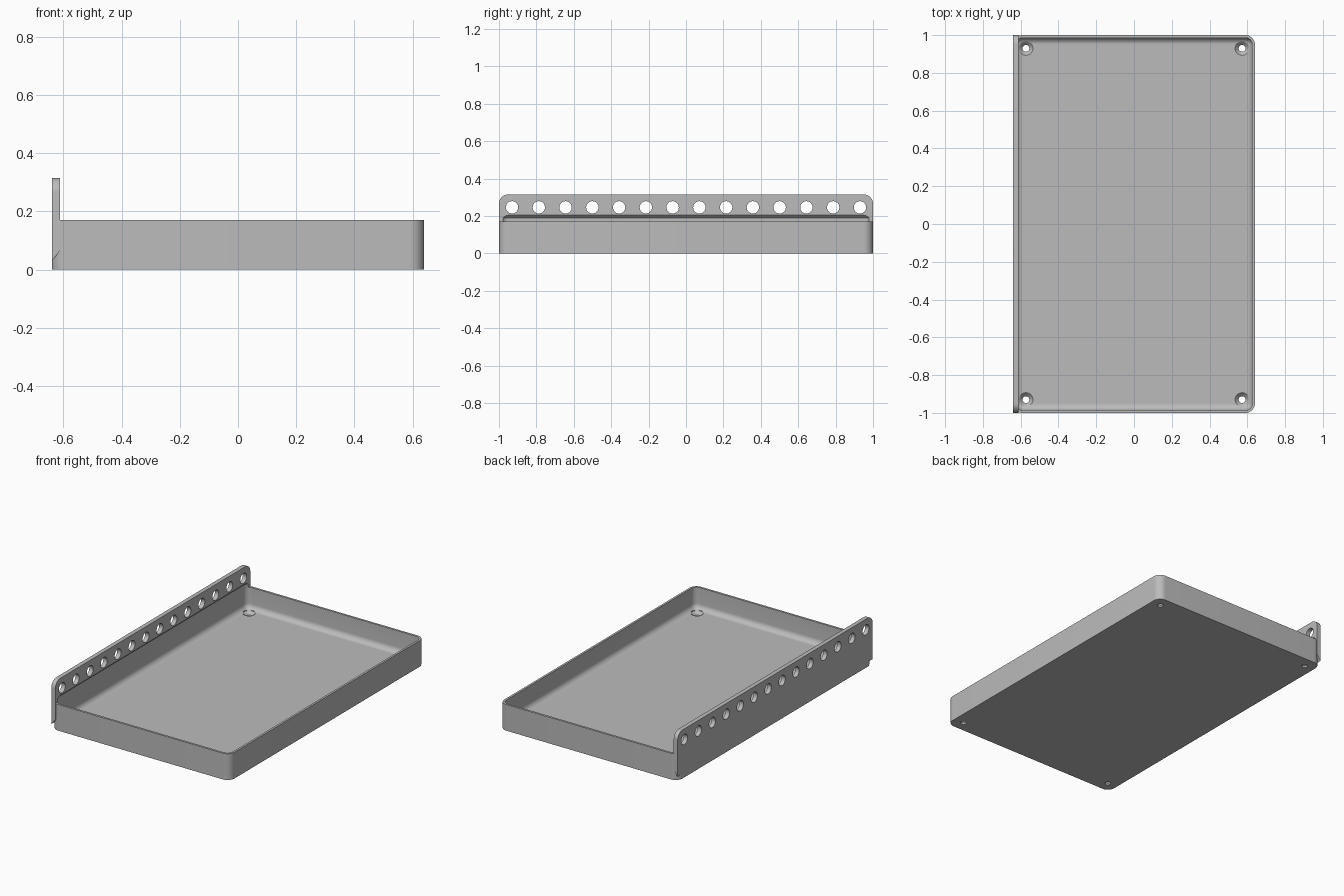
import bpy, bmesh
from math import sin, cos, pi, radians
from mathutils import Matrix

if "Cube" in bpy.data.objects:
    bpy.data.objects.remove(bpy.data.objects["Cube"])

HX, HY = 0.64, 1.0            # half footprint
RIM, FLOOR, TOP = 0.17, 0.03, 0.315
WALL, CORNER, FILLET = 0.014, 0.05, 0.035
RAIL_IN = -0.612              # inner face of the hole rail

grey = bpy.data.materials.new("grey plastic")
grey.use_nodes = True
grey.diffuse_color = (0.5, 0.5, 0.5, 1)
grey.node_tree.nodes["Principled BSDF"].inputs["Base Color"].default_value = (0.5, 0.5, 0.5, 1)


def finish(bm, name):
    bmesh.ops.recalc_face_normals(bm, faces=bm.faces)
    mesh = bpy.data.meshes.new(name)
    bm.to_mesh(mesh)
    bm.free()
    mesh.materials.append(grey)
    ob = bpy.data.objects.new(name, mesh)
    bpy.context.collection.objects.link(ob)
    return ob


def loft(bm, rings):
    """Skin equal-length rings of points and cap both ends."""
    loops = [[bm.verts.new(p) for p in ring] for ring in rings]
    n = len(loops[0])
    for a, b in zip(loops, loops[1:]):
        for i in range(n):
            j = (i + 1) % n
            bm.faces.new((a[i], a[j], b[j], b[i]))
    bm.faces.new(loops[0])
    bm.faces.new(loops[-1])


def rounded_rect(inset, z, seg=10):
    r = max(CORNER - inset, 0.004)
    pts = []
    for k, (sx, sy) in enumerate([(1, 1), (-1, 1), (-1, -1), (1, -1)]):
        for i in range(seg + 1):
            a = (k + i / seg) * pi / 2
            pts.append((sx * (HX - inset - r) + r * cos(a),
                        sy * (HY - inset - r) + r * sin(a), z))
    return pts


def circle(x, y, z, r, n=32):
    return [(x + r * cos(2 * pi * i / n), y + r * sin(2 * pi * i / n), z) for i in range(n)]


def boolean(target, tool, operation):
    mod = target.modifiers.new(operation, "BOOLEAN")
    mod.object, mod.operation, mod.solver = tool, operation, "EXACT"
    bpy.ops.object.select_all(action="DESELECT")
    bpy.context.view_layer.objects.active = target
    target.select_set(True)
    bpy.ops.object.modifier_apply(modifier=mod.name)
    bpy.data.objects.remove(tool)


# Solid tray block with rounded corners
bm = bmesh.new()
loft(bm, [rounded_rect(0, 0), rounded_rect(0, RIM)])
tray = finish(bm, "tray_with_hole_rail")

# Upright rail: rounded top corners, sloped underside
bm = bmesh.new()
outline = [(-HY, 0.03), (HY, 0.03)]
for side in (0, 1):
    for i in range(11):
        a = (side + i / 10) * pi / 2
        outline.append(((1 - 2 * side) * (HY - CORNER) + CORNER * cos(a),
                        TOP - CORNER + CORNER * sin(a)))
outer = [(-HX, y, z) for y, z in outline]
inner = [(RAIL_IN, y, max(z, 0.065)) for y, z in outline]
loft(bm, [outer, inner])
boolean(tray, finish(bm, "rail"), "UNION")

# Cavity: filleted floor edge, top tapering into the rail
bm = bmesh.new()
rings = []
for i in range(9):
    a = i / 8 * pi / 2
    rings.append(rounded_rect(WALL + FILLET * (1 - sin(a)), FLOOR + FILLET * (1 - cos(a))))
rings += [rounded_rect(WALL, 0.19), rounded_rect(WALL + 0.017, 0.207)]
loft(bm, rings)
boolean(tray, finish(bm, "cavity_cutter"), "DIFFERENCE")

# Row of rail holes and four countersunk floor holes
bm = bmesh.new()
for i in range(14):
    y = -0.93 + i * 1.86 / 13
    bmesh.ops.create_cone(bm, cap_ends=True, segments=32, radius1=0.033, radius2=0.033, depth=0.1,
                          matrix=Matrix.Translation((-0.626, y, 0.246)) @ Matrix.Rotation(pi / 2, 4, "Y"))
for x in (-0.572, 0.572):
    for y in (-0.93, 0.93):
        loft(bm, [circle(x, y, z, r) for z, r in
                  [(-0.02, 0.018), (0.011, 0.018), (0.03, 0.037), (0.06, 0.037)]])
boolean(tray, finish(bm, "hole_cutter"), "DIFFERENCE")

bpy.ops.object.shade_smooth_by_angle(angle=radians(30))
